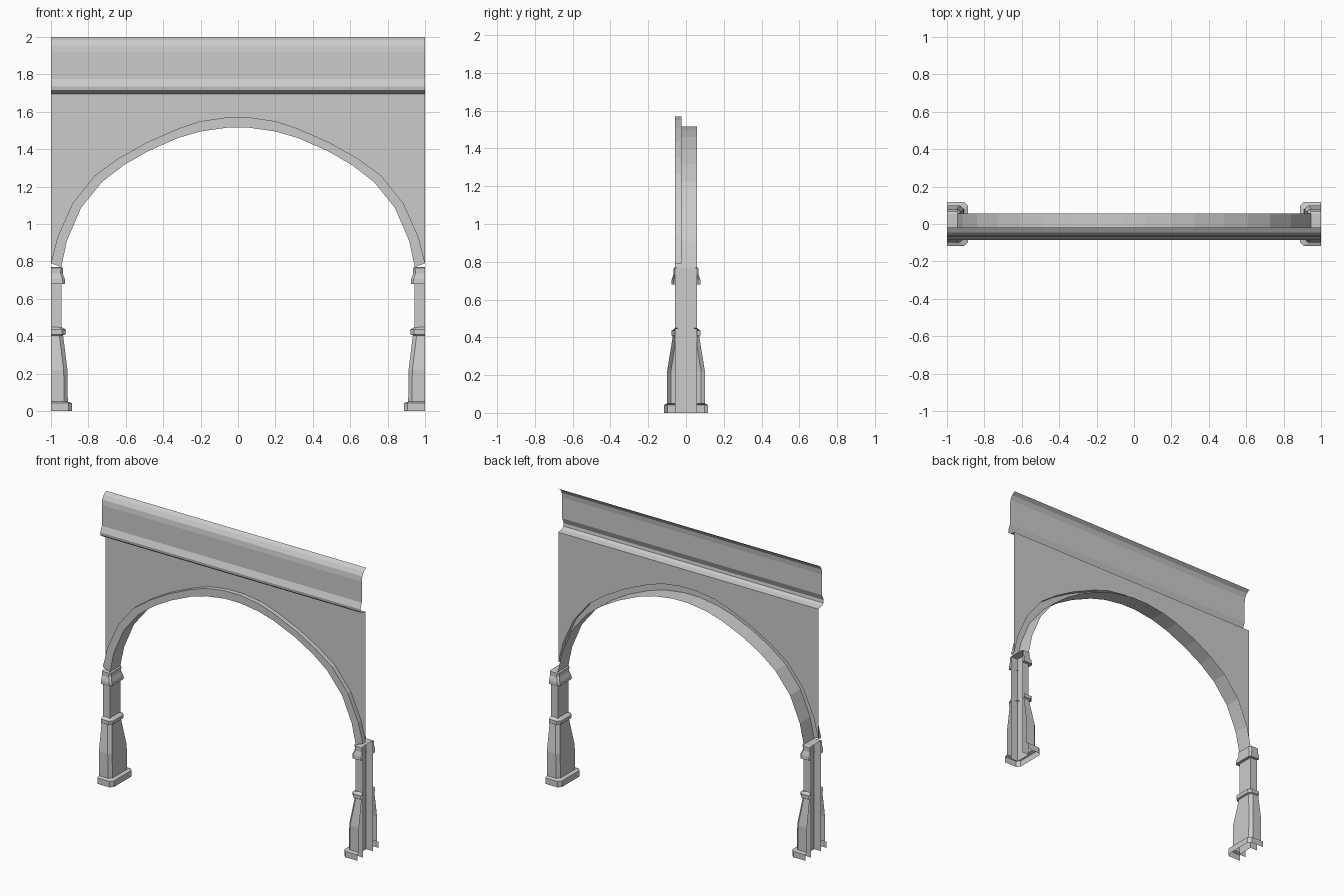
import bpy

if "Cube" in bpy.data.objects:
    bpy.data.objects.remove(bpy.data.objects["Cube"])

WALL_Y, FACE_Y, BACK_Y = -0.025, -0.057, 0.057


def loft(name, rows, mirror=False):
    """Skin a sheet through rows of equally many points."""
    n = len(rows[0])
    verts = [p for row in rows for p in row]
    faces = [(i * n + j, i * n + j + 1, (i + 1) * n + j + 1, (i + 1) * n + j)
             for i in range(len(rows) - 1) for j in range(n - 1)]
    me = bpy.data.meshes.new(name)
    me.from_pydata(verts, [], faces)
    ob = bpy.data.objects.new(name, me)
    bpy.context.collection.objects.link(ob)
    if mirror:
        ob.modifiers.new("mirror", "MIRROR").use_axis[0] = True
    return ob


def full(half):
    """Left half of an arch curve -> whole curve."""
    return half + [(-x, z) for x, z in reversed(half)]


def at(curve, y):
    return [(x, y, z) for x, z in curve]


def wrap(z, d, x, c):
    """Chamfered U-shaped plan of the right pier, open at x = 1."""
    return [(1, d, z), (x + c, d, z), (x, d - c, z),
            (x, c - d, z), (x + c, -d, z), (1, -d, z)]


# Arch curves
inner = full([(-.945, .77), (-.915, .91), (-.84, 1.085), (-.727, 1.225), (-.61, 1.315),
              (-.48, 1.39), (-.32, 1.46), (-.2, 1.495), (-.06, 1.515)])
outer = full([(-1, .79), (-.965, .93), (-.885, 1.11), (-.765, 1.26), (-.64, 1.35),
              (-.49, 1.435), (-.32, 1.51), (-.2, 1.55), (-.06, 1.57)])

# Soffit, raised front band and its rim
loft("arch_band", [at(inner, BACK_Y), at(inner, FACE_Y), at(outer, FACE_Y), at(outer, WALL_Y)])

# Wall above the arch
loft("spandrel_wall", [at(outer, WALL_Y), [(x, WALL_Y, 1.695) for x, z in outer]])

# Cornice profile swept along x
cornice = [(-.025, 1.695), (-.065, 1.702), (-.082, 1.715), (-.085, 1.735), (-.068, 1.775),
           (-.068, 1.92), (-.063, 1.955), (-.046, 1.983), (-.02, 2.0)]
loft("cornice", [[(-1, y, z), (1, y, z)] for y, z in cornice])

# Pier core, open on the outer side
loft("pier_core", [[(1, BACK_Y, z), (.945, BACK_Y, z), (.945, FACE_Y, z), (1, FACE_Y, z)]
                   for z in (0, .77)], mirror=True)
loft("pier_top", [[(.945, y, .77), (1, y, .77)] for y in (FACE_Y, BACK_Y)], mirror=True)

# Tapered pedestal with foot and cap moulding
pedestal = [(0, .117, .887), (.042, .117, .887), (.05, .1, .91), (.22, .1, .912),
            (.405, .07, .935), (.41, .077, .923), (.435, .077, .92), (.45, .057, .945)]
loft("pier_pedestal", [wrap(z, d, x, .02) for z, d, x in pedestal], mirror=True)

# Capital under the arch
capital = [(.68, .057, .945), (.68, .077, .924), (.705, .076, .926),
           (.735, .066, .937), (.765, .066, .935), (.77, .057, .945)]
loft("pier_capital", [wrap(z, d, x, .012) for z, d, x in capital], mirror=True)
